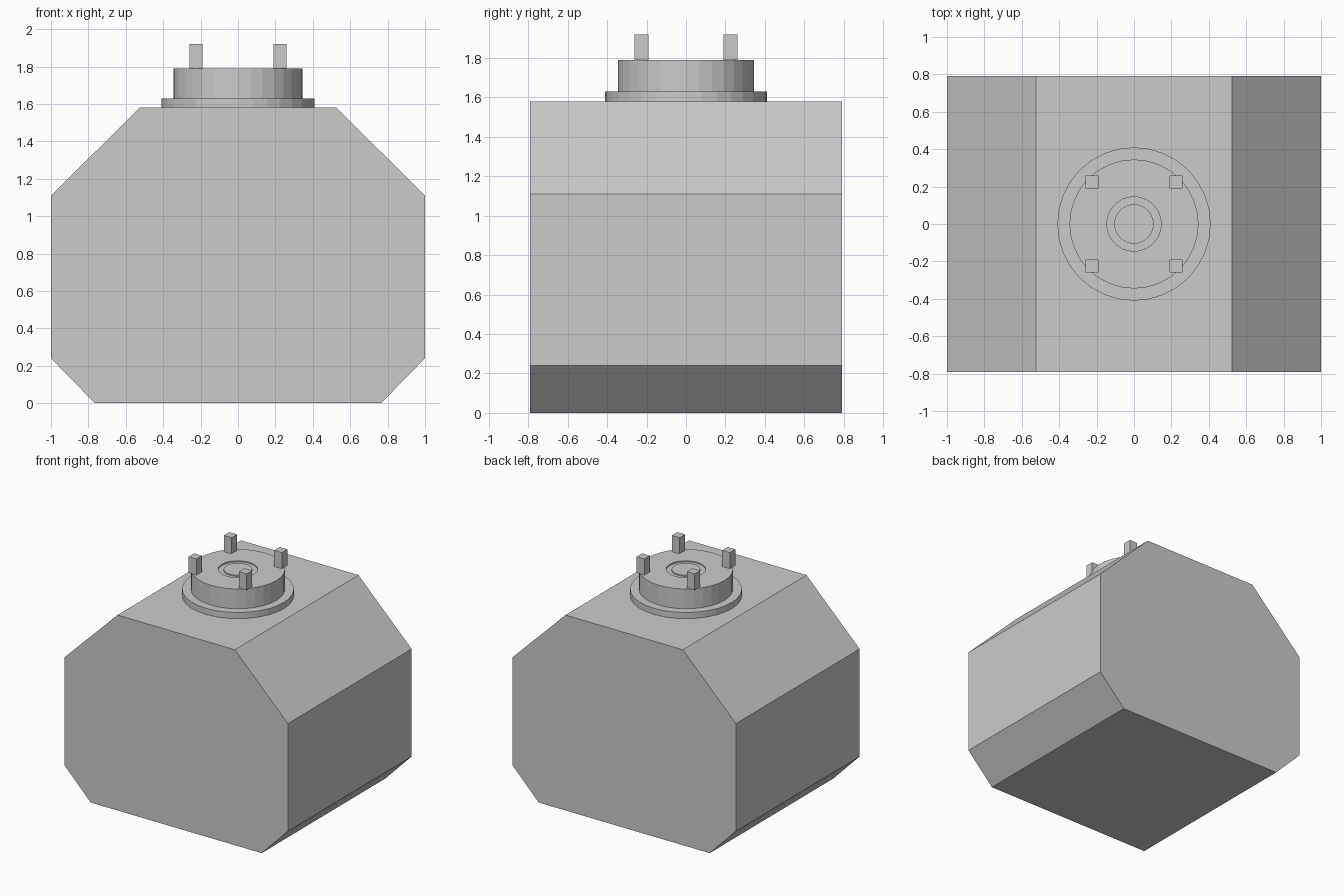
import bpy, bmesh, math

if "Cube" in bpy.data.objects:
    bpy.data.objects.remove(bpy.data.objects["Cube"])

SIDES = 32


def finish(name, bm):
    bmesh.ops.recalc_face_normals(bm, faces=bm.faces)
    mesh = bpy.data.meshes.new(name)
    bm.to_mesh(mesh)
    bm.free()
    obj = bpy.data.objects.new(name, mesh)
    bpy.context.collection.objects.link(obj)
    return obj


def lathe(name, profile):
    """Spin a closed (radius, z) outline that starts and ends on the axis."""
    bm = bmesh.new()
    verts = [bm.verts.new((r, 0, z)) for r, z in profile]
    edges = [bm.edges.new(pair) for pair in zip(verts, verts[1:])]
    bmesh.ops.spin(bm, geom=verts + edges, cent=(0, 0, 0), axis=(0, 0, 1),
                   angle=math.tau, steps=SIDES)
    bmesh.ops.remove_doubles(bm, verts=bm.verts, dist=1e-4)
    return finish(name, bm)


# Body: chamfered outline extruded front to back
half = [(0.765, 0), (1, 0.24), (1, 1.11), (0.525, 1.58)]
outline = half + [(-x, z) for x, z in reversed(half)]
bm = bmesh.new()
face = bm.faces.new([bm.verts.new((x, -0.79, z)) for x, z in outline])
ext = bmesh.ops.extrude_face_region(bm, geom=[face], use_keep_orig=True)
moved = [v for v in ext["geom"] if isinstance(v, bmesh.types.BMVert)]
bmesh.ops.translate(bm, verts=moved, vec=(0, 1.58, 0))
finish("body", bm)

# Round flange on the top face
lathe("flange", [(0, 1.58), (0.41, 1.58), (0.41, 1.63), (0, 1.63)])

# Drum with a shallow ring groove in its top
lathe("drum", [(0, 1.63), (0.345, 1.63), (0.345, 1.79), (0.145, 1.79),
               (0.145, 1.78), (0.105, 1.78), (0.105, 1.79), (0, 1.79)])

# Four square posts around the drum rim
for i, (sx, sy) in enumerate([(-1, -1), (1, -1), (1, 1), (-1, 1)], 1):
    bm = bmesh.new()
    bmesh.ops.create_cube(bm, size=1)
    bmesh.ops.scale(bm, verts=bm.verts, vec=(0.07, 0.07, 0.13))
    bmesh.ops.translate(bm, verts=bm.verts, vec=(sx * 0.225, sy * 0.225, 1.855))
    finish(f"post_{i}", bm)
